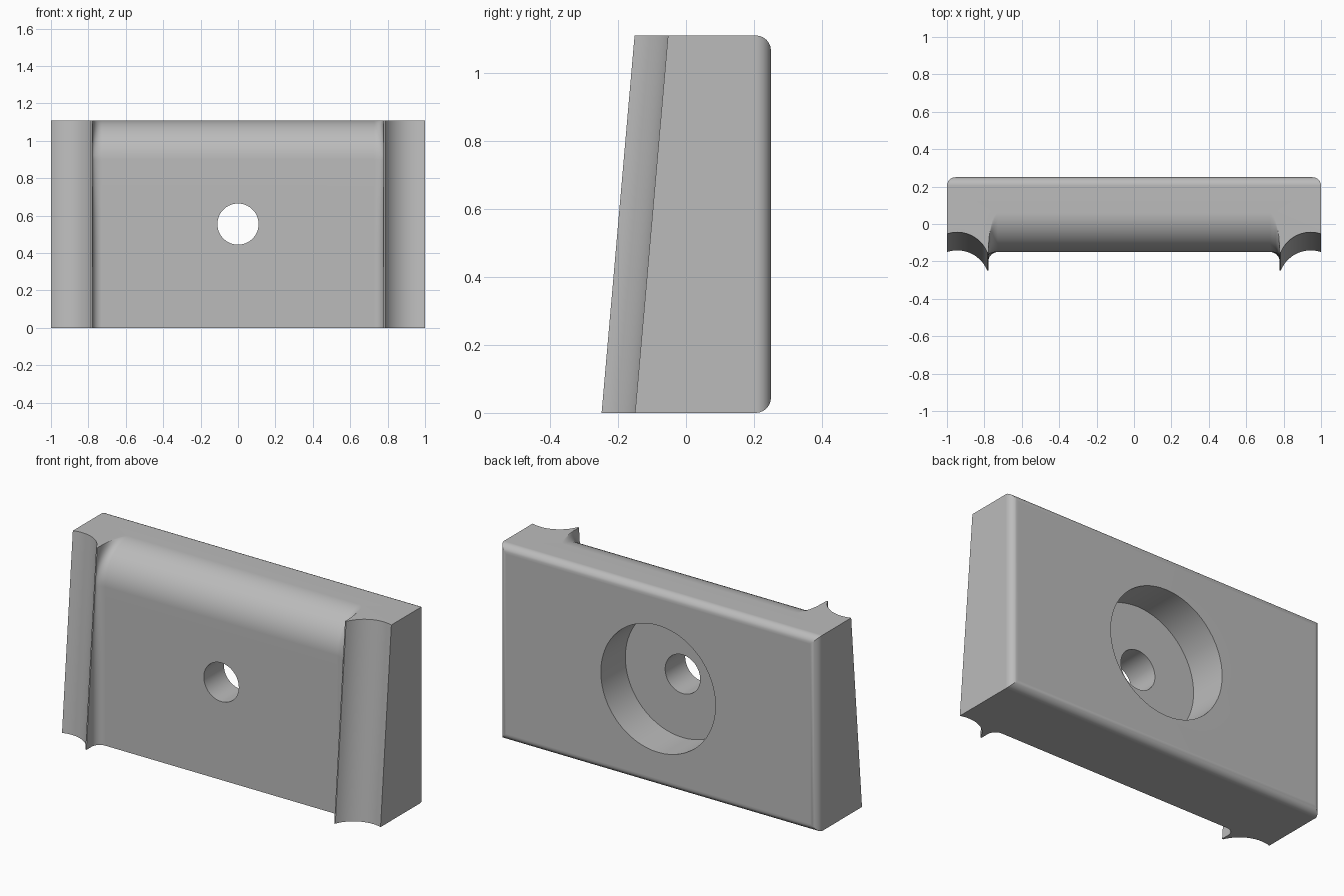
import bpy, bmesh, math

if "Cube" in bpy.data.objects:
    bpy.data.objects.remove(bpy.data.objects["Cube"])

H, BACK, PANEL = 1.11, 0.25, -0.15     # height, back plane, front panel plane
ROUND = 0.21                           # radius of the rounded panel top
TILT = 0.097                           # backward lean of the side ridges

grey = bpy.data.materials.new("plain grey")
grey.use_nodes = True
grey.diffuse_color = (0.5, 0.5, 0.5, 1)
grey.node_tree.nodes["Principled BSDF"].inputs["Base Color"].default_value = (0.5, 0.5, 0.5, 1)


def half_profile(z, panel_y):
    """Right-hand half of the front outline at height z, from outside to middle."""
    lean = TILT * (z / H - 1)
    cx, cy, r = 0.945, -0.217 + lean, 0.173
    a0, a1 = math.acos((1 - cx) / r), math.acos((0.785 - cx) / r)
    # scooped channel
    pts = [(cx + r * math.cos(a0 + (a1 - a0) * i / 14),
            cy + r * math.sin(a0 + (a1 - a0) * i / 14)) for i in range(15)]
    # thin ridge tip
    tip = pts[-1][1]
    pts.append((0.778, tip))
    # hollow fillet between ridge and panel
    depth = panel_y - tip
    rx = 0.05
    ry = 0.97 * (depth if z > H - ROUND else min(0.05, depth))
    for i in range(9):
        t = math.pi / 2 * i / 8
        pts.append((0.778 - rx + rx * math.cos(t), panel_y - ry + ry * math.sin(t)))
    return pts


# Heights of the slices: straight panel, then the quarter-round top
levels = [((H - ROUND) * i / 6, PANEL) for i in range(7)]
for i in range(1, 15):
    a = math.pi / 2 * i / 14
    levels.append((H - ROUND + ROUND * math.sin(a), PANEL + ROUND * (1 - math.cos(a))))

# Front skin
bm = bmesh.new()
rows = []
for z, py in levels:
    half = half_profile(z, py)
    outline = half + [(-x, y) for x, y in reversed(half)]
    rows.append([bm.verts.new((x, y, z)) for x, y in outline])
for low, high in zip(rows, rows[1:]):
    for i in range(len(low) - 1):
        bm.faces.new((low[i], low[i + 1], high[i + 1], high[i]))

# Back, sides, top and bottom
rb, lb, rt, lt = [bm.verts.new((x, BACK, z)) for z in (0, H) for x in (1, -1)]
back = bm.faces.new((rb, lb, lt, rt))
bm.faces.new([r[0] for r in rows] + [rt, rb])
bm.faces.new([r[-1] for r in rows] + [lt, lb])
bm.faces.new(rows[0] + [lb, rb])
bm.faces.new(rows[-1] + [lt, rt])
bmesh.ops.recalc_face_normals(bm, faces=bm.faces)
bmesh.ops.bevel(bm, geom=list(back.edges), offset=0.045, segments=6,
                profile=0.5, affect='EDGES')
mesh = bpy.data.meshes.new("wall_block")
bm.to_mesh(mesh)
bm.free()
mesh.materials.append(grey)
block = bpy.data.objects.new("wall_block", mesh)
bpy.context.collection.objects.link(block)


def drill(name, radius, y0, y1):
    """Cut a round hole along y through the middle of the block."""
    bpy.ops.mesh.primitive_cylinder_add(vertices=64, radius=radius, depth=y1 - y0,
                                        location=(0, (y0 + y1) / 2, H / 2),
                                        rotation=(math.pi / 2, 0, 0))
    cutter = bpy.context.object
    cutter.name = name
    cutter.hide_render = True
    cutter.data.materials.append(grey)
    mod = block.modifiers.new(name, 'BOOLEAN')
    mod.operation, mod.solver, mod.object = 'DIFFERENCE', 'EXACT', cutter
    bpy.ops.object.select_all(action='DESELECT')
    block.select_set(True)
    bpy.context.view_layer.objects.active = block
    bpy.ops.object.modifier_apply(modifier=name)
    bpy.data.objects.remove(cutter)


drill("rear_recess", 0.36, 0.03, 0.5)
drill("screw_hole", 0.11, -0.5, 0.4)

# Smooth curves, crisp corners
bpy.ops.object.shade_smooth_by_angle(angle=math.radians(30))
weighted = block.modifiers.new("even_shading", 'WEIGHTED_NORMAL')
weighted.keep_sharp = True
